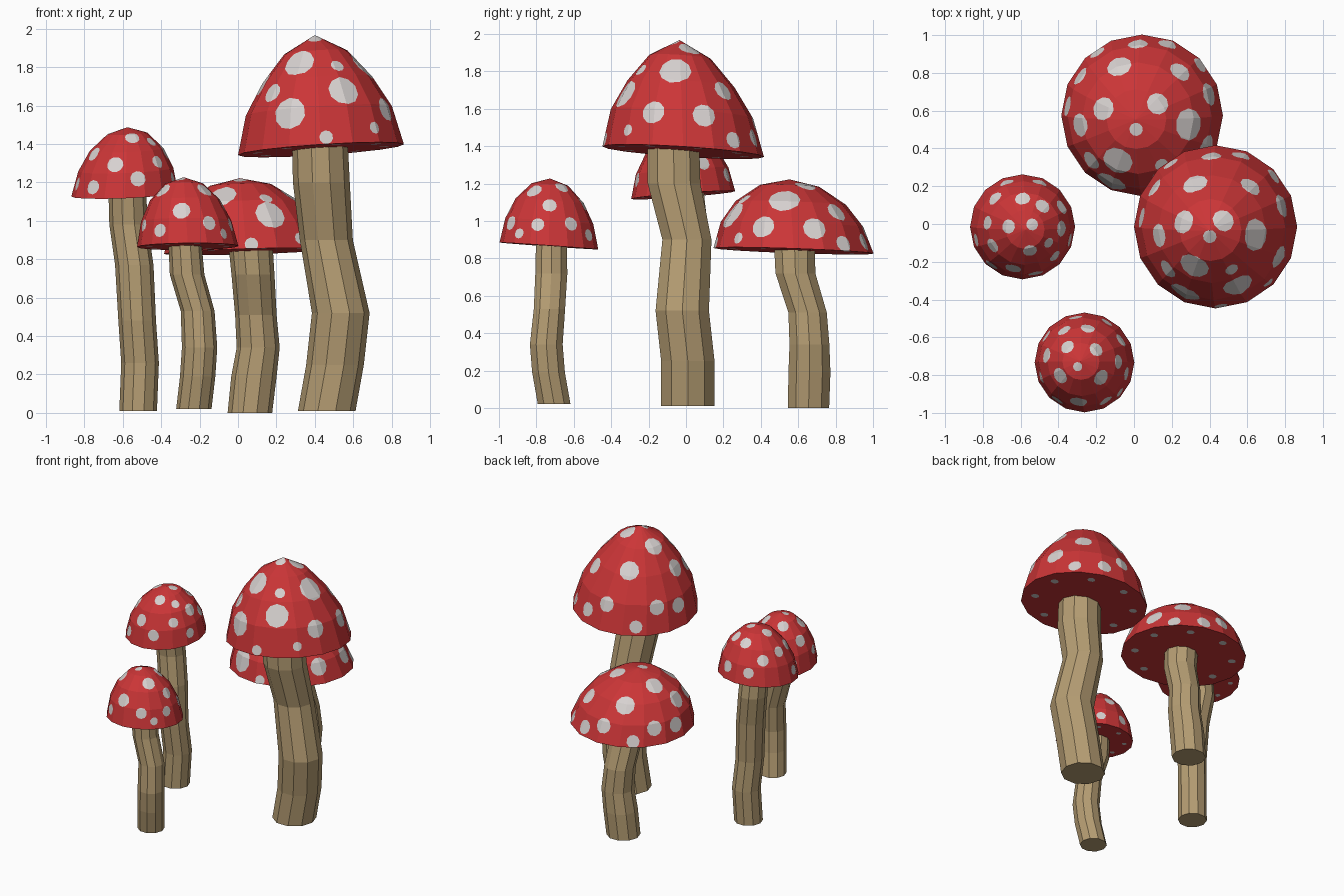
import bpy, bmesh, math
from mathutils import Vector

if "Cube" in bpy.data.objects:
    bpy.data.objects.remove(bpy.data.objects["Cube"])


def material(name, rgb):
    m = bpy.data.materials.new(name)
    m.diffuse_color = (*rgb, 1)
    m.use_nodes = True
    m.node_tree.nodes["Principled BSDF"].inputs["Base Color"].default_value = m.diffuse_color
    return m


RED = material("cap red", (0.60, 0.036, 0.038))
WHITE = material("spot white", (0.68, 0.64, 0.63))
TAN = material("stalk tan", (0.46, 0.335, 0.17))

SIDES, STALK_SIDES, SPOT_SIDES = 16, 10, 10
ROUND = [(1, 0), (0.89, 0.37), (0.69, 0.67), (0.37, 0.91)]
POINTED = [(1, 0), (0.88, 0.34), (0.66, 0.61), (0.38, 0.85)]

# Spots: (azimuth in degrees, height fraction, radius as a fraction of the cap)
BIG_SPOTS = [(245, .75, .18), (294, .47, .18), (246, .3, .19), (222, .5, .12),
             (353, .7, .19), (274, .06, .08), (314, .13, .07), (336, .3, .14),
             (297, .7, .08), (270, .97, .08), (163, .86, .14), (36, .92, .13),
             (110, .66, .15), (48, .55, .13), (187, .6, .14), (92, .3, .12),
             (172, .25, .12), (146, .3, .12), (18, .3, .14), (41, .1, .1),
             (70, .15, .11), (125, .1, .1)]
LEFT_SPOTS = [(94, .75, .14), (134, .5, .14), (170, .92, .13), (37, .96, .11),
              (52, .77, .14), (29, .45, .14), (0, .62, .15), (330, .79, .1),
              (283, .87, .13), (255, .5, .15), (208, .65, .14), (171, .62, .13),
              (285, .28, .14), (230, .17, .13), (318, .5, .12), (345, .22, .12),
              (70, .25, .14), (110, .25, .13), (195, .2, .12)]
FRONT_SPOTS = [(133, .88, .14), (38, .89, .14), (240, .97, .09), (321, .8, .16),
               (214, .8, .16), (264, .48, .17), (300, .3, .14), (235, .2, .13),
               (80, .66, .14), (120, .6, .14), (0, .6, .14), (170, .6, .15),
               (345, .3, .13), (30, .35, .14), (60, .2, .12), (100, .25, .13),
               (145, .25, .13), (200, .3, .12), (320, .15, .1)]


def new_object(name, bm, mats):
    me = bpy.data.meshes.new(name)
    bm.normal_update()
    bm.to_mesh(me)
    bm.free()
    for m in mats:
        me.materials.append(m)
    ob = bpy.data.objects.new(name, me)
    bpy.context.collection.objects.link(ob)


def loft(bm, rings):
    for a, b in zip(rings, rings[1:]):
        n = len(a)
        for i in range(n):
            j = (i + 1) % n
            bm.faces.new((a[i], a[j], b[j], b[i]))
    bm.faces.new(rings[0][::-1])


def cut_spot(bm, c, n, r):
    """Cut a round spot into the facets that face n, and colour it white."""
    u = n.orthogonal().normalized()
    v = n.cross(u)
    planes = []
    for k in range(SPOT_SIDES):
        a = math.tau * k / SPOT_SIDES
        d = u * math.cos(a) + v * math.sin(a)
        planes.append((c + d * r, d))

    def near(f):
        m = f.calc_center_median()
        reach = max((w.co - m).length for w in f.verts)
        return (m - c).length < r * 1.2 + reach

    def inside():
        bm.normal_update()
        return [f for f in bm.faces if f.normal.dot(n) > 0.35 and near(f)
                and all((f.calc_center_median() - p).dot(d) < 0 for p, d in done)]

    done = []
    for p, d in planes:
        faces = inside()
        if not faces:
            return
        geom = set(faces)
        for f in faces:
            geom.update(f.edges)
            geom.update(f.verts)
        bmesh.ops.bisect_plane(bm, geom=list(geom), dist=1e-6, plane_co=p, plane_no=d)
        done.append((p, d))
    for f in inside():
        f.material_index = 1


def cap(name, base, radius, apex, tilt, profile, spots):
    base, apex = Vector(base), Vector(apex)
    height = apex.z - base.z

    def point(az, rad, h):
        dx, dy = radius * rad * math.cos(az), radius * rad * math.sin(az)
        p = base.lerp(apex, h)
        return p + Vector((dx, dy, tilt[0] * dx + tilt[1] * dy))

    # faceted dome with a flat underside
    bm = bmesh.new()
    rings = [[bm.verts.new(point(math.tau * i / SIDES, rad, h)) for i in range(SIDES)]
             for rad, h in profile]
    loft(bm, rings)
    top = bm.verts.new(apex)
    for i in range(SIDES):
        bm.faces.new((rings[-1][i], rings[-1][(i + 1) % SIDES], top))

    # spots on the dome
    full = profile + [(0, 1)]
    for deg, h, r in spots:
        az = math.radians(deg)
        for (r0, h0), (r1, h1) in zip(full, full[1:]):
            if h0 <= h <= h1:
                rad = r0 + (r1 - r0) * (h - h0) / (h1 - h0)
        n = Vector((rad / radius * math.cos(az), rad / radius * math.sin(az),
                    h / height)).normalized()
        cut_spot(bm, point(az, rad, h), n, r * radius)
    # small spots on the underside
    down = Vector((tilt[0], tilt[1], -1)).normalized()
    for k in range(8):
        cut_spot(bm, point(math.tau * (k + 0.3) / 8, 0.78, 0), down, 0.06 * radius)
    new_object(name, bm, [RED, WHITE])


def stalk(name, path):
    # path: (x, y, z, radius) for each ring
    bm = bmesh.new()
    rings = []
    for x, y, z, r in path:
        rings.append([bm.verts.new((x + r * math.cos(math.tau * i / STALK_SIDES),
                                    y + r * math.sin(math.tau * i / STALK_SIDES), z))
                      for i in range(STALK_SIDES)])
    loft(bm, rings)
    bm.faces.new(rings[-1])
    new_object(name, bm, [TAN])


# Tall mushroom on the right
cap("tall_cap", (.432, -.015, 1.37), .432, (.40, -.035, 1.967), (.065, -.065),
    POINTED, BIG_SPOTS)
stalk("tall_stalk", [(.462, .01, .01, .15), (.505, .01, .25, .15), (.535, -.02, .52, .15),
                     (.46, .005, .90, .138), (.434, -.064, 1.2, .148), (.426, -.067, 1.42, .145)])

# Wide mushroom at the back
cap("back_cap", (.043, .575, .84), .428, (.01, .553, 1.222), (.03, -.035),
    ROUND, BIG_SPOTS)
stalk("back_stalk", [(.062, .655, 0, .116), (.083, .66, .19, .118), (.105, .66, .34, .112),
                     (.093, .65, .51, .108), (.078, .585, .72, .112), (.065, .58, .88, .115)])

# Small mushroom on the left
cap("left_cap", (-.59, -.015, 1.138), .278, (-.575, -.03, 1.487), (.04, .075),
    ROUND, LEFT_SPOTS)
stalk("left_stalk", [(-.52, 0, .01, .098), (-.51, .01, .26, .098), (-.525, -.01, .48, .098),
                     (-.54, 0, .77, .1), (-.57, .02, .98, .1), (-.577, 0, 1.17, .098)])

# Small mushroom at the front
cap("front_cap", (-.262, -.733, .866), .264, (-.283, -.727, 1.227), (.01, -.07),
    ROUND, FRONT_SPOTS)
stalk("front_stalk", [(-.23, -.705, .02, .092), (-.21, -.735, .19, .092),
                      (-.20, -.747, .34, .092), (-.21, -.73, .53, .088),
                      (-.265, -.72, .72, .09), (-.277, -.72, .9, .086)])
